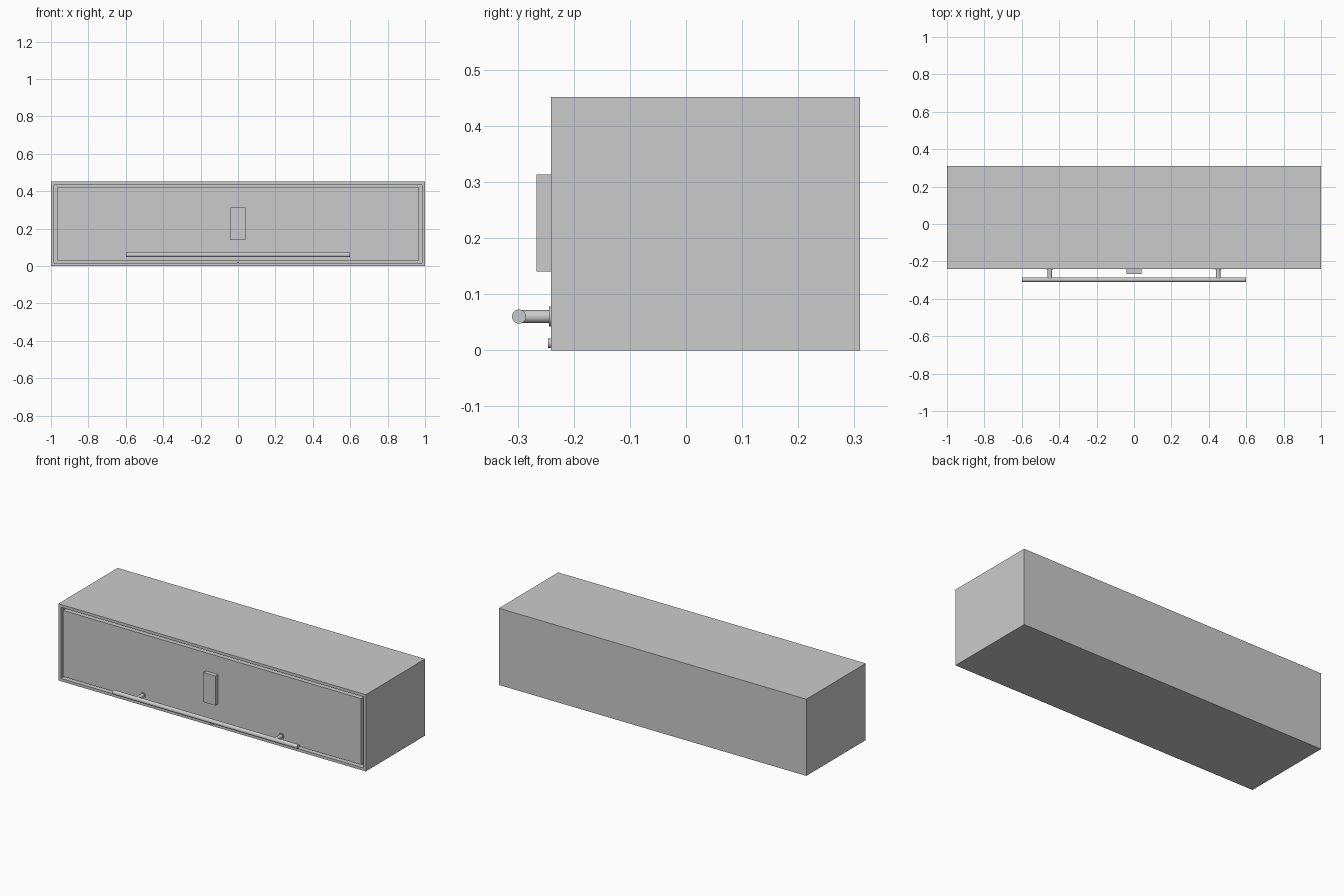
import bpy, bmesh
from math import pi
from mathutils import Matrix, Vector

if "Cube" in bpy.data.objects:
    bpy.data.objects.remove(bpy.data.objects["Cube"])

FRONT, BACK, HEIGHT = -0.241, 0.31, 0.451
RIM, GAP, RECESS = 0.023, 0.008, 0.03


def finish(bm, name, smooth=False):
    bmesh.ops.recalc_face_normals(bm, faces=bm.faces)
    mesh = bpy.data.meshes.new(name)
    bm.to_mesh(mesh)
    bm.free()
    ob = bpy.data.objects.new(name, mesh)
    bpy.context.collection.objects.link(ob)
    if smooth:
        bpy.ops.object.select_all(action='DESELECT')
        ob.select_set(True)
        bpy.context.view_layer.objects.active = ob
        bpy.ops.object.shade_smooth_by_angle()
    return ob


def box_mesh(lo, hi):
    lo, hi = Vector(lo), Vector(hi)
    bm = bmesh.new()
    bmesh.ops.create_cube(bm, size=1, matrix=Matrix.Translation((lo + hi) / 2)
                          @ Matrix.Diagonal((*(hi - lo), 1)))
    return bm


def front_face(bm):
    return min(bm.faces, key=lambda f: f.calc_center_median().y)


def rod(name, center, radius, length, axis, sides=32, socket=None):
    rot = Matrix.Rotation(pi / 2, 4, 'Y' if axis == 'x' else 'X')
    bm = bmesh.new()
    bmesh.ops.create_cone(bm, cap_ends=True, segments=sides, radius1=radius,
                          radius2=radius, depth=length,
                          matrix=Matrix.Translation(center) @ rot)
    if socket:
        f = front_face(bm)
        bmesh.ops.inset_region(bm, faces=[f], thickness=socket[0])
        bmesh.ops.inset_region(bm, faces=[f], thickness=0.0005, depth=-socket[1])
    return finish(bm, name, True)


# Cabinet body with a recess in the front for the door
bm = box_mesh((-1, FRONT, 0), (1, BACK, HEIGHT))
f = front_face(bm)
bmesh.ops.inset_region(bm, faces=[f], thickness=RIM)
new = bmesh.ops.extrude_discrete_faces(bm, faces=[f])['faces']
bmesh.ops.translate(bm, verts=new[0].verts, vec=(0, RECESS, 0))
finish(bm, "cabinet_body")

# Flush door, leaving a narrow gap to the rim
e = RIM + GAP
finish(box_mesh((-1 + e, FRONT, e), (1 - e, FRONT + RECESS, HEIGHT - e)), "door")

# Raised plate in the middle of the door
finish(box_mesh((-0.04, -0.266, 0.14), (0.04, FRONT, 0.313)), "door_plate")

# Long bar handle with two stand-offs and their flanges
rod("handle_bar", (0, -0.2975, 0.06), 0.0125, 1.2, 'x')
for side, x in (("left", -0.45), ("right", 0.45)):
    rod(f"handle_post_{side}", (x, (FRONT - 0.2975) / 2, 0.06), 0.0115,
        0.2975 + FRONT, 'y')
    rod(f"handle_flange_{side}", (x, FRONT - 0.0015, 0.06), 0.018, 0.004, 'y')

# Small round lock below the door
rod("lock", (0, FRONT - 0.0015, 0.0125), 0.0085, 0.006, 'y', 24, (0.003, 0.002))
